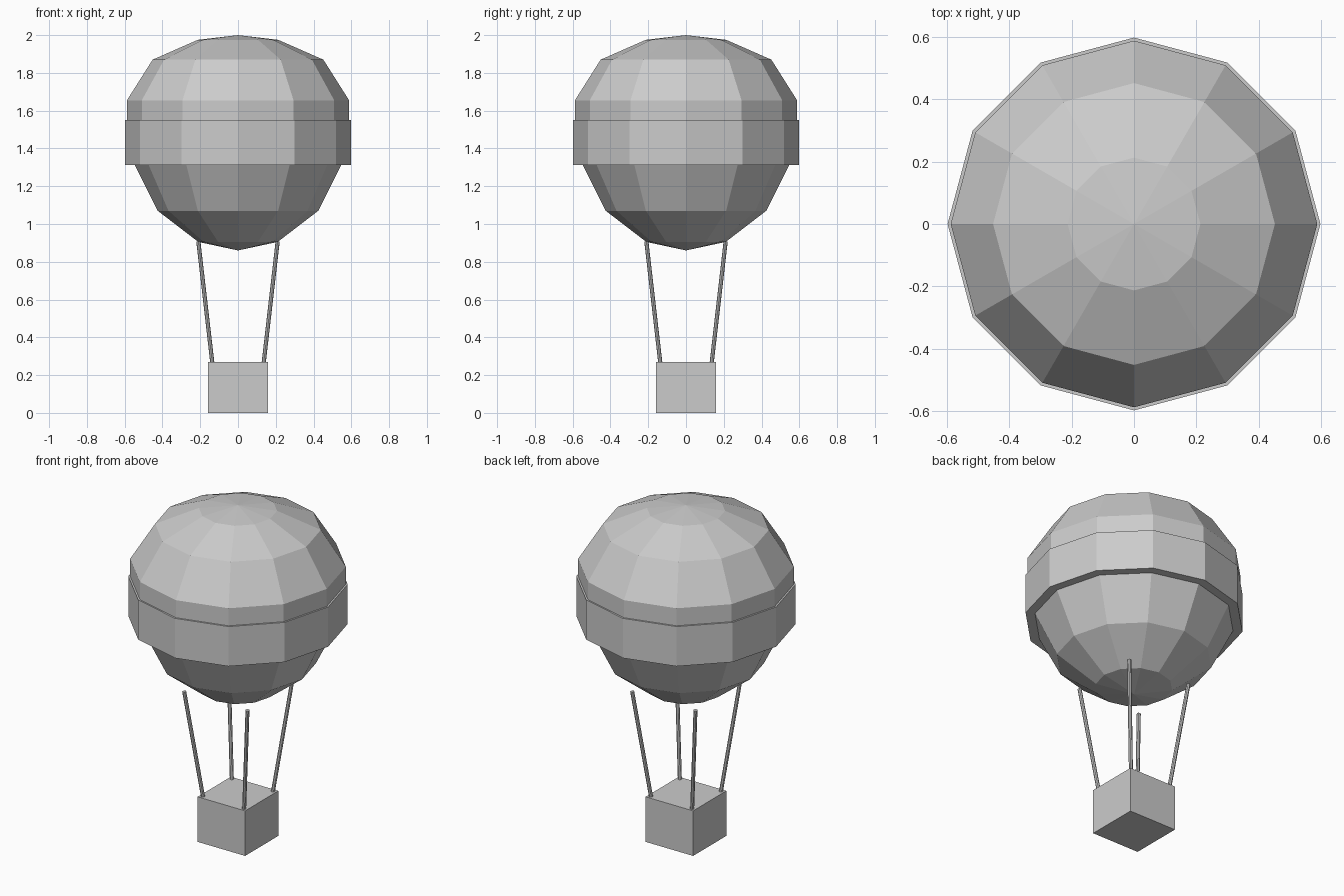
import bpy, bmesh, math
from mathutils import Vector

cube = bpy.data.objects.get("Cube")
if cube:
    bpy.data.objects.remove(cube, do_unlink=True)

grey = bpy.data.materials.new("plain grey")
grey.use_nodes = True
COLOUR = (0.6, 0.6, 0.6, 1)
grey.diffuse_color = COLOUR
grey.node_tree.nodes["Principled BSDF"].inputs["Base Color"].default_value = COLOUR


def make_object(name, bm):
    bmesh.ops.recalc_face_normals(bm, faces=bm.faces)
    mesh = bpy.data.meshes.new(name)
    bm.to_mesh(mesh)
    bm.free()
    mesh.materials.append(grey)
    obj = bpy.data.objects.new(name, mesh)
    bpy.context.collection.objects.link(obj)
    return obj


def lathe(name, profile, sides=12, closed=False):
    """Spin (radius, height) points around z into flat facets."""
    bm = bmesh.new()
    rings = []
    for r, z in profile:
        if r == 0:
            rings.append([bm.verts.new((0, 0, z))] * sides)
        else:
            angles = [math.tau * i / sides for i in range(sides)]
            rings.append([bm.verts.new((r * math.cos(a), r * math.sin(a), z)) for a in angles])
    pairs = list(zip(rings, rings[1:]))
    if closed:
        pairs.append((rings[-1], rings[0]))
    for low, high in pairs:
        for i in range(sides):
            j = (i + 1) % sides
            corners = dict.fromkeys((low[i], low[j], high[j], high[i]))
            bm.faces.new(list(corners))
    return make_object(name, bm)


# Balloon envelope, pole to pole
lathe("envelope", [(0, 0.86), (0.21, 0.905), (0.425, 1.07), (0.56, 1.34),
                   (0.588, 1.5), (0.588, 1.655), (0.452, 1.87), (0.213, 1.975), (0, 2.0)])

# Raised belt around the middle
lathe("belt", [(0.53, 1.312), (0.598, 1.312), (0.598, 1.55), (0.53, 1.55)], closed=True)

# Basket
bm = bmesh.new()
bmesh.ops.create_cube(bm, size=1)
bmesh.ops.scale(bm, vec=(0.315, 0.315, 0.27), verts=bm.verts)
bmesh.ops.translate(bm, vec=(0, 0, 0.135), verts=bm.verts)
make_object("basket", bm)

# Four slanted poles from the basket corners towards the envelope
for side, sx in (("left", 1), ("right", -1)):
    for end, sy in (("front", -1), ("back", 1)):
        low = Vector((sx * 0.136, sy * 0.136, 0.265))
        high = Vector((sx * 0.21, sy * 0.21, 0.908))
        bm = bmesh.new()
        bmesh.ops.create_cone(bm, cap_ends=True, segments=8, radius1=0.011,
                              radius2=0.011, depth=(high - low).length)
        pole = make_object(f"{end}_{side}_pole", bm)
        pole.location = (low + high) / 2
        pole.rotation_euler = (high - low).to_track_quat("Z", "Y").to_euler()
